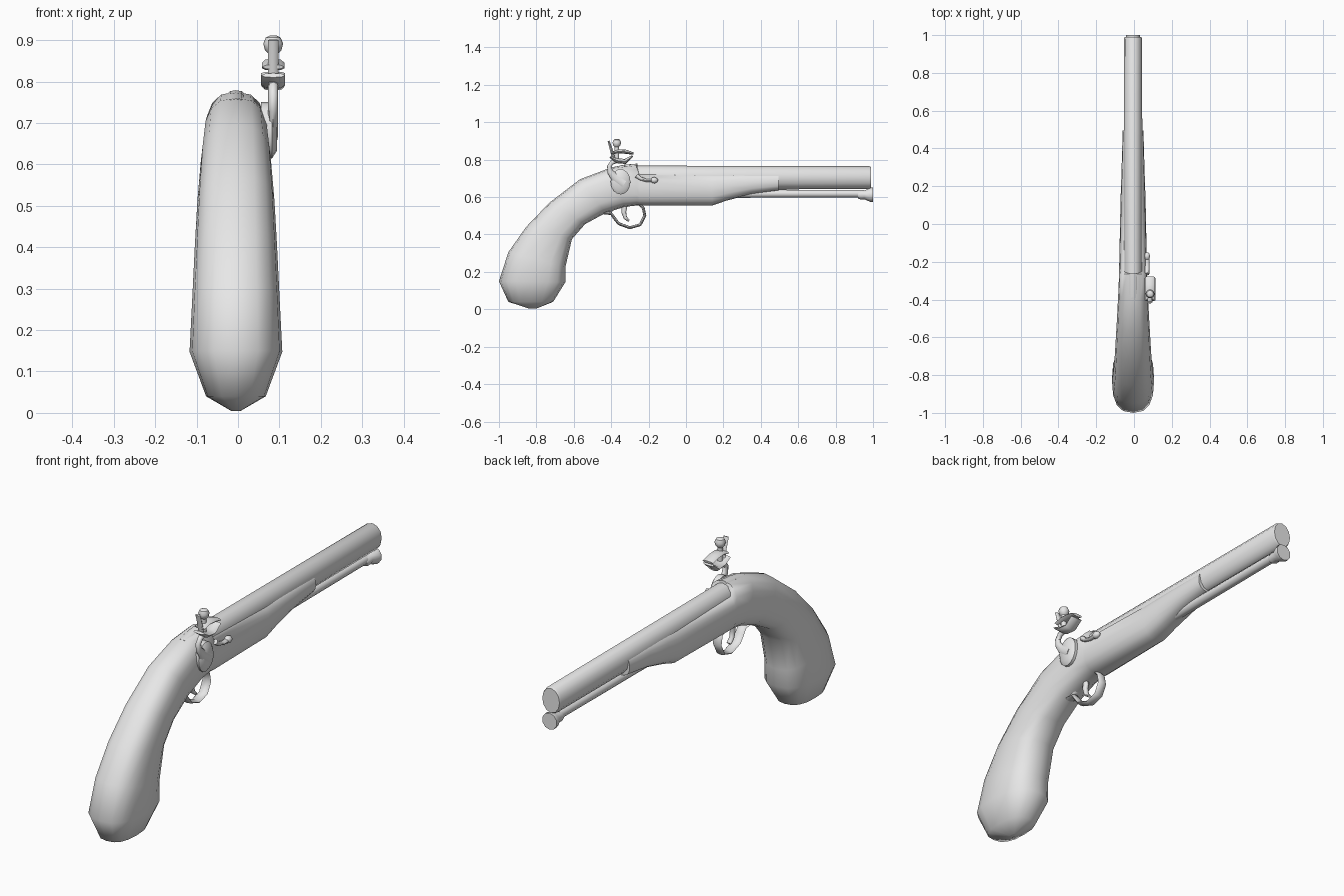
import bpy, bmesh, math
from mathutils import Vector

if "Cube" in bpy.data.objects:
    bpy.data.objects.remove(bpy.data.objects["Cube"])

CX = -0.005   # centre plane of the body
LX = 0.085    # plane of the lock parts

grey = bpy.data.materials.new("plain_grey")
grey.use_nodes = True
grey.diffuse_color = (0.8, 0.8, 0.8, 1)
grey.node_tree.nodes["Principled BSDF"].inputs["Base Color"].default_value = (0.8, 0.8, 0.8, 1)


def finish(name, bm, angle=40):
    bmesh.ops.recalc_face_normals(bm, faces=bm.faces)
    me = bpy.data.meshes.new(name)
    bm.to_mesh(me)
    bm.free()
    me.materials.append(grey)
    ob = bpy.data.objects.new(name, me)
    bpy.context.collection.objects.link(ob)
    bpy.ops.object.select_all(action='DESELECT')
    ob.select_set(True)
    bpy.context.view_layer.objects.active = ob
    bpy.ops.object.shade_smooth_by_angle(angle=math.radians(angle))
    return ob


def loft(name, rings, angle=40):
    """Skin a list of equal-length point rings and cap both ends."""
    bm = bmesh.new()
    rows = [[bm.verts.new(p) for p in ring] for ring in rings]
    n = len(rows[0])
    for a, b in zip(rows, rows[1:]):
        for i in range(n):
            j = (i + 1) % n
            bm.faces.new((a[i], a[j], b[j], b[i]))
    bm.faces.new(rows[0])
    bm.faces.new(rows[-1])
    return finish(name, bm, angle)


def oval(top, bottom, half_width, n=16, power=2.6):
    """Rounded cross-section between two points of the side outline."""
    t, b = Vector((CX, *top)), Vector((CX, *bottom))
    mid, up, ring = (t + b) / 2, (t - b) / 2, []
    for i in range(n):
        a = 2 * math.pi * i / n
        s, c = math.sin(a), math.cos(a)
        u = math.copysign(abs(c) ** (2 / power), c)
        v = math.copysign(abs(s) ** (2 / power), s)
        ring.append(mid + up * u + Vector((half_width * v, 0, 0)))
    return ring


def turned(name, x, z, profile, n=12, stretch=1.0, angle=40):
    """Turned part along y; profile holds (y, radius)."""
    rings = [[(x + r * math.sin(2 * math.pi * i / n), y,
               z + stretch * r * math.cos(2 * math.pi * i / n)) for i in range(n)]
             for y, r in profile]
    return loft(name, rings, angle)


def upright(name, x, y, profile, n=10, squash=1.0):
    """Turned part along z; profile holds (z, radius)."""
    rings = [[(x + squash * r * math.cos(2 * math.pi * i / n),
               y + r * math.sin(2 * math.pi * i / n), z) for i in range(n)]
             for z, r in profile]
    return loft(name, rings)


def strap(name, x, path, half_width, thickness, n=8):
    """Bar swept along a (y, z) path; thickness is one value per point."""
    pts, rings = [Vector(p) for p in path], []
    for k, p in enumerate(pts):
        d = (pts[min(k + 1, len(pts) - 1)] - pts[max(k - 1, 0)]).normalized()
        side = Vector((-d.y, d.x))
        ring = []
        for i in range(n):
            a = 2 * math.pi * i / n
            q = p + side * thickness[k] * math.cos(a)
            ring.append((x + half_width * math.sin(a), q.x, q.y))
        rings.append(ring)
    return loft(name, rings, 50)


# Stock: curved grip running into the fore-end
sections = [
    ((-.84, .004), (-.80, .004), .01),
    ((-.95, .04), (-.71, .04), .072),
    ((-1.0, .15), (-.645, .145), .112),
    ((-.95, .305), (-.645, .225), .106),
    ((-.855, .44), (-.61, .375), .099),
    ((-.73, .57), (-.54, .455), .093),
    ((-.567, .695), (-.43, .515), .085),
    ((-.395, .76), (-.33, .547), .078),
    ((-.265, .775), (-.265, .555), .074),
    ((-.25, .735), (-.25, .555), .074),
    ((.14, .73), (.14, .555), .066),
    ((.22, .73), (.22, .582), .063),
    ((.35, .73), (.35, .615), .059),
    ((.495, .73), (.495, .635), .055),
]
loft("stock", [oval(*s) for s in sections], 50)

# Barrel and ramrod
turned("barrel", CX, .704, [(-.27, .05), (.98, .048), (.99, .044)], 12, 1.28)
turned("ramrod", CX, .618, [(.12, .015), (.22, .022), (.94, .02)], 10)
turned("ramrod_tip", CX, .612,
       [(.92, .02), (.935, .026), (.955, .024), (.985, .038), (1.0, .038)], 10)

# Trigger guard and trigger
guard = [(-.44, .515), (-.40, .512), (-.385, .49), (-.36, .458), (-.30, .436),
         (-.245, .452), (-.22, .50), (-.228, .54), (-.25, .565)]
strap("trigger_guard", CX, guard, .022, [.008] * len(guard))
strap("guard_tail", CX, [(-.455, .525), (-.42, .52), (-.395, .535), (-.37, .555)],
      .016, [.005, .01, .01, .008])
strap("trigger", CX, [(-.325, .57), (-.333, .52), (-.325, .49), (-.305, .472)],
      .012, [.016, .013, .01, .006])

# Lock: pear-shaped body with a swan neck rising from it
rings = []
for x, s in ((.055, 1), (.082, 1), (.094, .72)):
    rings.append([(x, -.35 + s * .053 * math.sin(a), .682 + s * .068 * math.cos(a))
                  for a in (2 * math.pi * i / 16 for i in range(16))])
loft("lock_body", rings, 50)
neck = [(-.33, .67), (-.375, .70), (-.405, .735), (-.41, .765), (-.395, .785), (-.36, .80)]
strap("hammer_neck", LX, neck, .012, [.03, .026, .016, .012, .012, .014])

# Hammer jaws, screw and spur
strap("lower_jaw", LX, [(-.405, .815), (-.37, .795), (-.325, .79), (-.285, .82)],
      .029, [.006, .014, .014, .005])
strap("upper_jaw", LX, [(-.40, .835), (-.36, .845), (-.32, .842), (-.28, .832)],
      .027, [.006, .011, .011, .006])
upright("jaw_screw", LX, -.37,
        [(.80, .012), (.868, .012), (.876, .02), (.892, .024), (.906, .018), (.911, .008)])
strap("hammer_spur", LX, [(-.385, .795), (-.398, .85), (-.414, .90)],
      .013, [.009, .008, .005])

# Pan lever with a round end
strap("pan_lever", .069, [(-.265, .715), (-.245, .70), (-.21, .688), (-.17, .69)],
      .012, [.012, .01, .008, .009])
turned("lever_end", .069, .69,
       [(-.192, .004), (-.182, .014), (-.168, .017), (-.156, .012), (-.15, .004)], 10)

# Breech tang at the rear of the barrel
strap("breech_tang", CX, [(-.40, .752), (-.33, .765), (-.26, .771)], .02, [.006, .008, .008])
